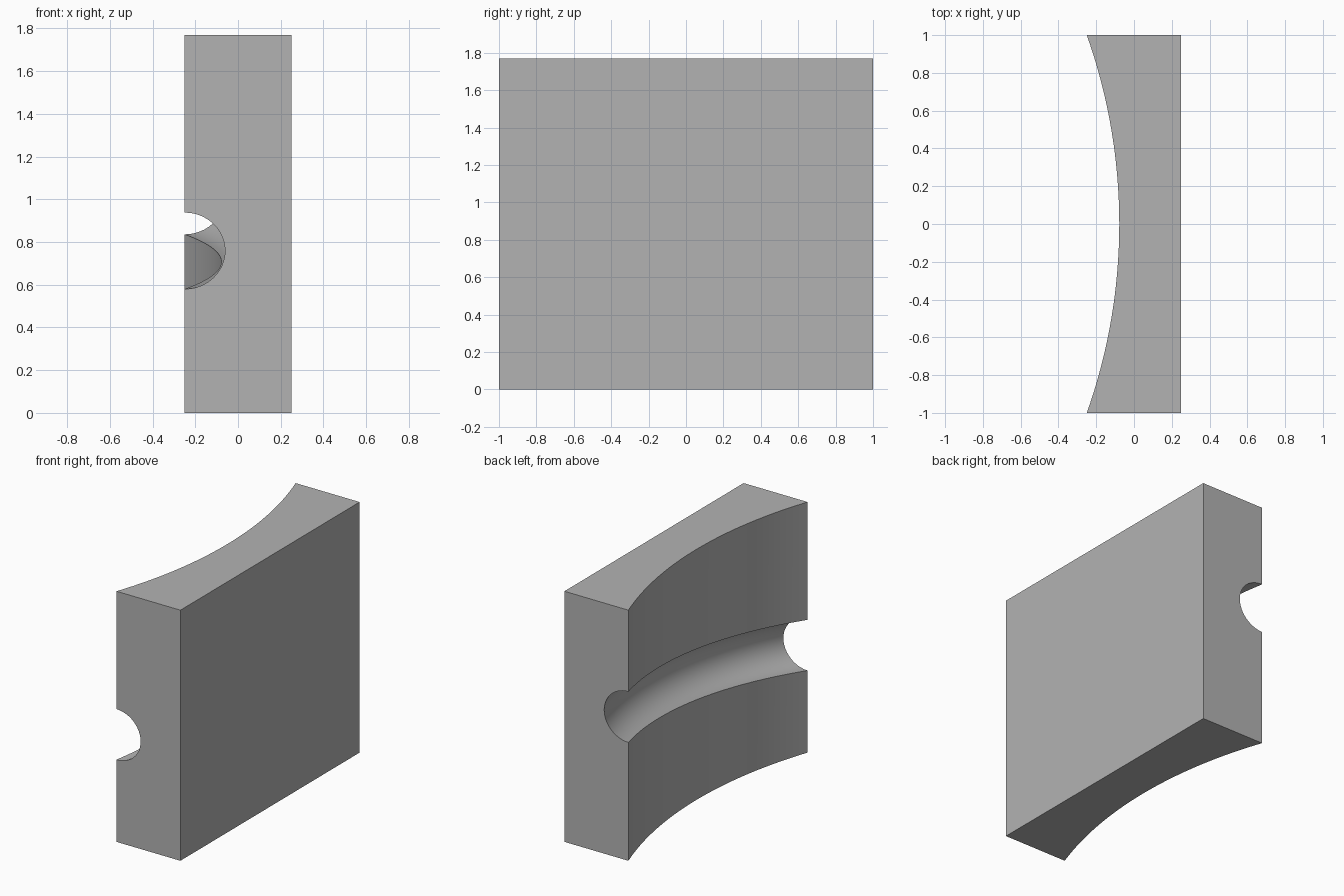
import bpy, bmesh, math

if "Cube" in bpy.data.objects:
    bpy.data.objects.remove(bpy.data.objects["Cube"])

HEIGHT, BACK_X = 1.77, 0.25
DIP = 0.172                        # depth of the hollow side at mid length
R = (1 + DIP ** 2) / (2 * DIP)     # radius of the hollow side
CX = -0.25 + DIP - R               # axis of the hollow side
GROOVE_R = 0.179
SLICES, ARC = 48, 24


def arc_x(radius, y):
    return CX + math.sqrt(radius ** 2 - y ** 2)


def section(y):
    """Outline of the block at one y, with the half-round groove."""
    wall, mid = arc_x(R, y), 0.887 + 0.128 * y   # the groove climbs towards the back
    pts = [(BACK_X, 0), (wall, 0)]
    for i in range(ARC + 1):
        t = -math.pi / 2 + math.pi * i / ARC
        pts.append((arc_x(R + GROOVE_R * math.cos(t), y), mid + GROOVE_R * math.sin(t)))
    pts += [(wall, HEIGHT), (BACK_X, HEIGHT)]
    return [(x, y, z) for x, z in pts]


# Block lofted through the sections from front to back
bm = bmesh.new()
rings = []
for i in range(SLICES + 1):
    rings.append([bm.verts.new(p) for p in section(-1 + 2 * i / SLICES)])
n = len(rings[0])
for a, b in zip(rings, rings[1:]):
    for j in range(n):
        k = (j + 1) % n
        bm.faces.new((a[j], a[k], b[k], b[j]))
bm.faces.new(rings[0])
bm.faces.new(rings[-1])
bmesh.ops.recalc_face_normals(bm, faces=bm.faces)

mesh = bpy.data.meshes.new("grooved_block")
bm.to_mesh(mesh)
bm.free()
block = bpy.data.objects.new("grooved_block", mesh)
bpy.context.collection.objects.link(block)

# Plain grey
grey = bpy.data.materials.new("grey")
grey.diffuse_color = (0.45, 0.45, 0.45, 1)
grey.use_nodes = True
grey.node_tree.nodes["Principled BSDF"].inputs["Base Color"].default_value = grey.diffuse_color
mesh.materials.append(grey)

bpy.context.view_layer.objects.active = block
block.select_set(True)
bpy.ops.object.shade_smooth_by_angle(angle=math.radians(30))
